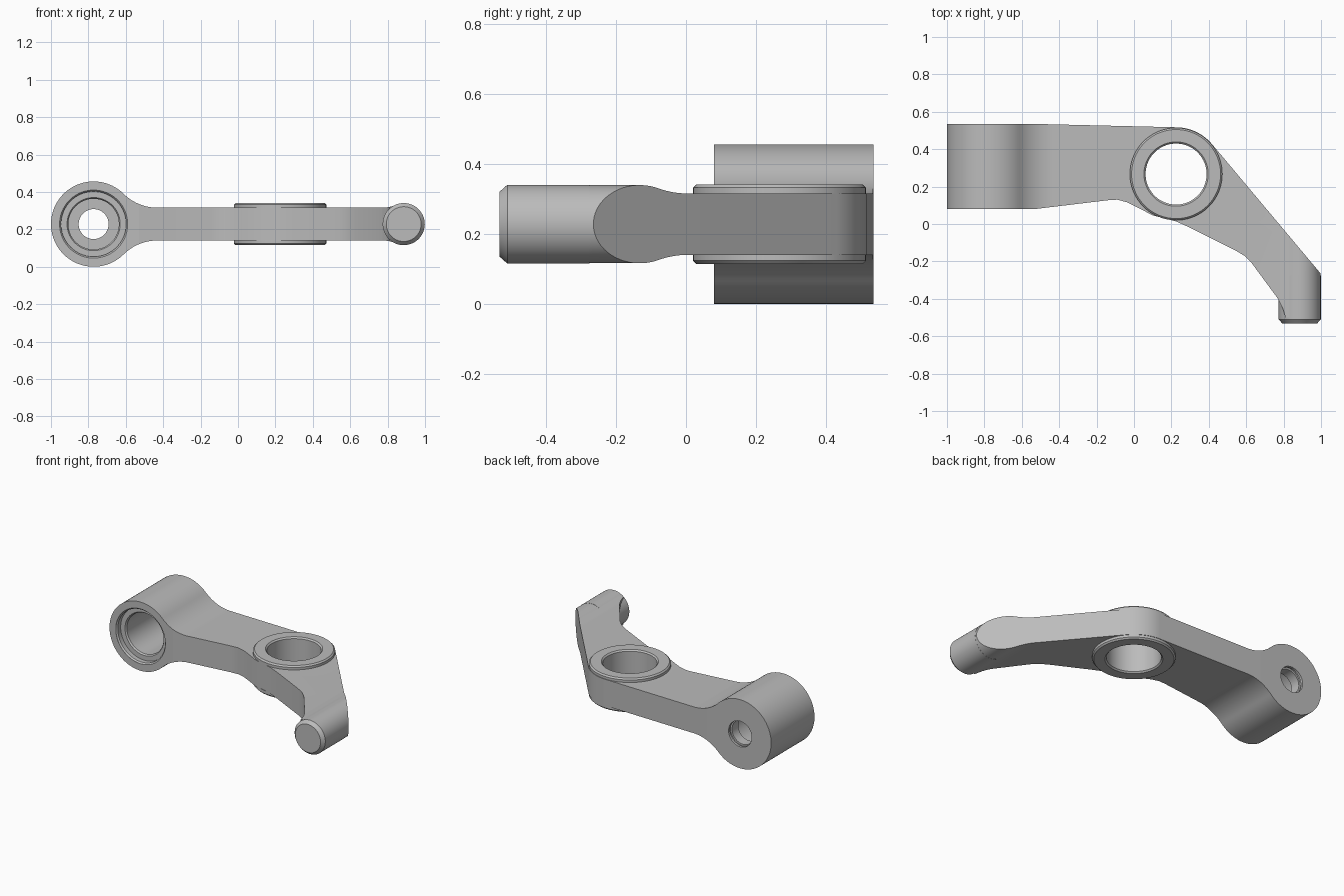
import bpy
import bmesh
from math import atan2, cos, hypot, pi, radians, sin
from mathutils import Matrix, Vector

if "Cube" in bpy.data.objects:
    bpy.data.objects.remove(bpy.data.objects["Cube"], do_unlink=True)

MID = 0.232                        # height of the symmetry plane
HALF = 0.0875                      # half thickness of the arm
BARREL_X, BARREL_R = -0.772, 0.228
PIN_X, PIN_R = 0.886, 0.1125
HUB = Vector((0.225, 0.267, MID))
BACK_TO_Y = Matrix.Rotation(-pi / 2, 4, 'X')   # turns the z axis into y

metal = bpy.data.materials.new("cast_grey")
metal.use_nodes = True
GREY = (0.5, 0.5, 0.5, 1)
metal.diffuse_color = GREY
metal.node_tree.nodes["Principled BSDF"].inputs["Base Color"].default_value = GREY


def add_object(name, bm, matrix=Matrix()):
    bmesh.ops.recalc_face_normals(bm, faces=bm.faces)
    mesh = bpy.data.meshes.new(name)
    bm.to_mesh(mesh)
    bm.free()
    mesh.transform(matrix)
    mesh.materials.append(metal)
    obj = bpy.data.objects.new(name, mesh)
    bpy.context.collection.objects.link(obj)
    return obj


def prism(name, points, direction):
    """Extrude a closed outline along a direction."""
    bm = bmesh.new()
    face = bm.faces.new([bm.verts.new(p) for p in points])
    new = bmesh.ops.extrude_face_region(bm, geom=[face])["geom"]
    verts = [v for v in new if isinstance(v, bmesh.types.BMVert)]
    bmesh.ops.translate(bm, verts=verts, vec=direction)
    return add_object(name, bm)


def lathe(name, profile, matrix, steps=96):
    """Turn a (radius, height) profile into a capped solid."""
    bm = bmesh.new()
    rings = [[bm.verts.new((r * cos(2 * pi * i / steps), r * sin(2 * pi * i / steps), h))
              for i in range(steps)] for r, h in profile]
    for low, high in zip(rings, rings[1:]):
        for i in range(steps):
            j = (i + 1) % steps
            bm.faces.new((low[i], low[j], high[j], high[i]))
    bm.faces.new(rings[0][::-1])
    bm.faces.new(rings[-1])
    return add_object(name, bm, matrix)


def combine(body, tool, operation):
    mod = body.modifiers.new("combine", 'BOOLEAN')
    mod.operation, mod.solver, mod.object = operation, 'EXACT', tool
    bpy.context.view_layer.objects.active = body
    bpy.ops.object.modifier_apply(modifier=mod.name)
    bpy.data.objects.remove(tool, do_unlink=True)


def arc(cx, cy, r, start, end, steps):
    return [(cx + r * cos(start + (end - start) * i / steps),
             cy + r * sin(start + (end - start) * i / steps)) for i in range(steps + 1)]


def blend(cx, r, side, reach):
    """Upper half of a round end, with a fillet running down to the arm."""
    fillet = (reach**2 + HALF**2 - r**2) / (2 * (r - HALF))
    fx, fz = cx + side * reach, HALF + fillet
    touch = atan2(fz, side * reach)
    start = pi if side > 0 else 0
    back = atan2(-fz, cx - fx) % (2 * pi)
    return arc(cx, 0, r, start, touch, 36) + arc(fx, fz, fillet, back, 1.5 * pi, 18)[1:]


# Arm plan: straight lever, round hub flank, angled tail
plan = [(-1.05, 0.08), (-0.53, 0.08), (-0.14, 0.127), (-0.09, 0.13), (-0.04, 0.117),
        (0.02, 0.088), (0.1, 0.046), (0.225, 0.014), (0.3, -0.02), (0.54, -0.14),
        (0.59, -0.17), (0.63, -0.21), (0.77, -0.4), (0.795, -0.45), (0.81, -0.5),
        (1.05, -0.5), (1.05, -0.327)]
plan += arc(HUB.x, HUB.y, 0.25, radians(40), radians(88), 16)
plan += [(-0.53, 0.535), (-1.05, 0.535)]
arm = prism("lever_arm", [(x, y, -0.1) for x, y in plan], (0, 0, 0.7))

# Arm side shape: barrel end and pin end flared out of a flat bar
top = blend(BARREL_X, BARREL_R, 1, 0.342)
top += blend(PIN_X, PIN_R - 0.001, -1, 0.116)[::-1]
side = top + [(x, -z) for x, z in top[-2:0:-1]]
combine(arm, prism("side_shape", [(x, -0.7, MID + z) for x, z in side], (0, 1.4, 0)),
        'INTERSECT')

# Chamfered pin at the tail
pin = [(0.093, -0.532), (PIN_R, -0.51), (PIN_R, -0.275)]
combine(arm, lathe("pin", pin, Matrix.Translation((PIN_X, 0, MID)) @ BACK_TO_Y), 'UNION')

# Hub with a raised flange on both faces
half_hub = [(0.24, 0.084), (0.247, 0.084), (0.247, 0.104), (0.238, 0.113)]
hub = [(r, -h) for r, h in half_hub[::-1]] + half_hub
combine(arm, lathe("hub", hub, Matrix.Translation(HUB)), 'UNION')

# Hub bore with chamfered mouths
half_bore = [(0.163, 0.104), (0.175, 0.116), (0.175, 0.2)]
bore = [(r, -h) for r, h in half_bore[::-1]] + half_bore
combine(arm, lathe("hub_bore", bore, Matrix.Translation(HUB)), 'DIFFERENCE')

# Stepped barrel bore, wide at the front and narrow at the back
stepped = [(0.182, 0.05), (0.182, 0.081), (0.174, 0.09), (0.174, 0.12), (0.142, 0.12),
           (0.135, 0.13), (0.135, 0.44), (0.08, 0.44), (0.08, 0.505), (0.092, 0.505),
           (0.092, 0.52), (0.084, 0.52), (0.088, 0.6)]
combine(arm, lathe("barrel_bore", stepped,
                   Matrix.Translation((BARREL_X, 0, MID)) @ BACK_TO_Y), 'DIFFERENCE')

# Stand on the ground and smooth the curved faces
lowest = min(v.co.z for v in arm.data.vertices)
arm.data.transform(Matrix.Translation((0, 0, -lowest)))
bpy.ops.object.select_all(action='DESELECT')
arm.select_set(True)
bpy.context.view_layer.objects.active = arm
bpy.ops.object.shade_smooth_by_angle(angle=radians(25))
